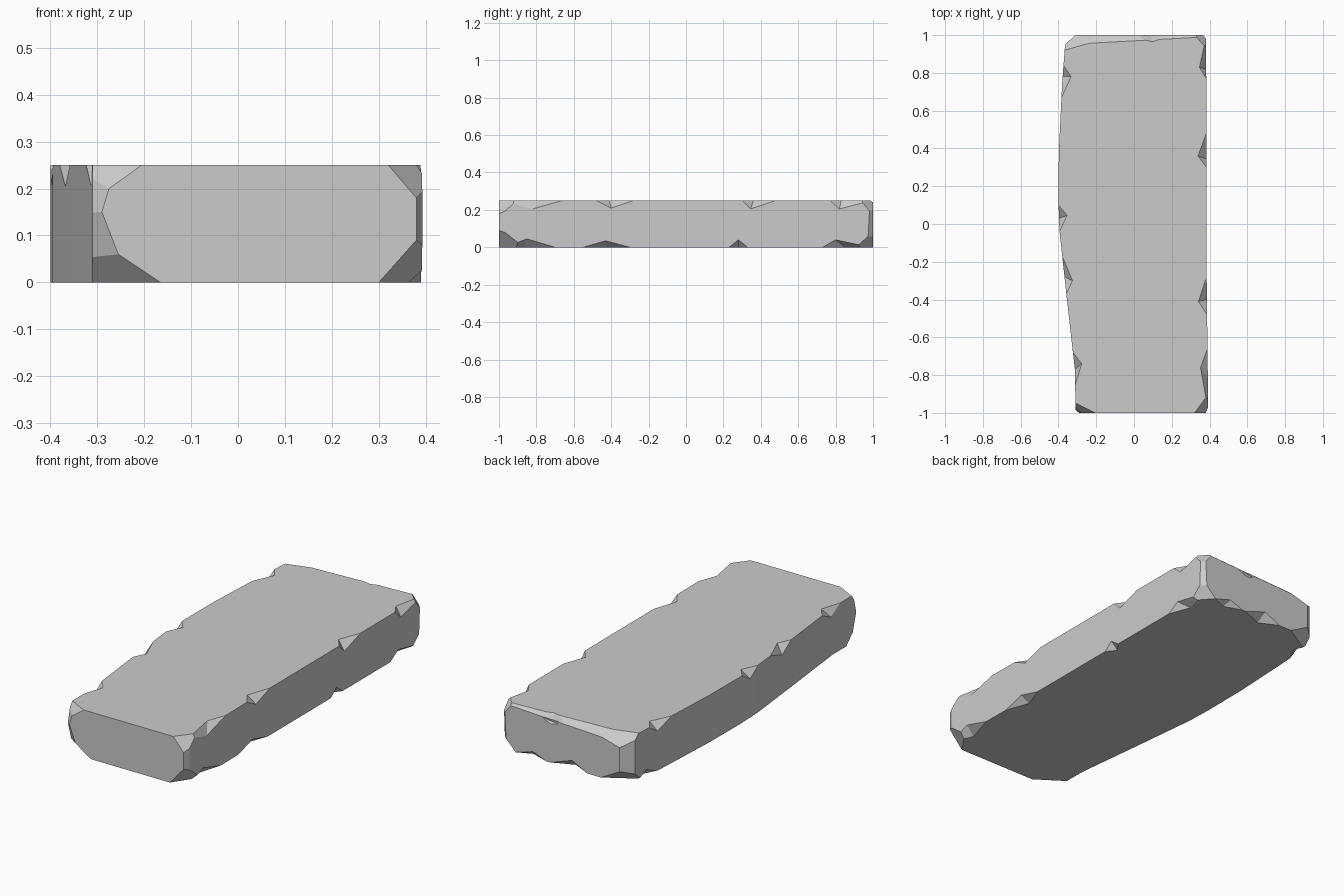
import bpy, bmesh
from mathutils import Vector, geometry

if "Cube" in bpy.data.objects:
    bpy.data.objects.remove(bpy.data.objects["Cube"])

H = 0.25
LEFT = [(-1, -.31), (-.78, -.312), (-.4, -.355), (-.03, -.395), (.12, -.40),
        (.38, -.398), (.75, -.38), (.95, -.365), (1, -.365)]
RIGHT = [(-1, .393), (-.3, .385), (1, .382)]


def edge_x(side, y):
    for (y0, x0), (y1, x1) in zip(side, side[1:]):
        if y <= y1:
            return x0 + (x1 - x0) * (y - y0) / (y1 - y0)
    return side[-1][1]


# slab body extruded from its outline
bm = bmesh.new()
outline = [(x, y) for y, x in RIGHT] + [(x, y) for y, x in reversed(LEFT)]
base = bm.faces.new([bm.verts.new((x, y, 0)) for x, y in outline])
ext = bmesh.ops.extrude_face_region(bm, geom=[base])
bmesh.ops.translate(bm, vec=(0, 0, H),
                    verts=[v for v in ext["geom"] if isinstance(v, bmesh.types.BMVert)])
bmesh.ops.recalc_face_normals(bm, faces=bm.faces)


def slice_off(p, q, r):
    """Cut off the material outside the plane through three points."""
    p, q, r = Vector(p), Vector(q), Vector(r)
    n = (q - p).cross(r - p).normalized()
    if n.dot(p - Vector((0, 0, H / 2))) < 0:
        n = -n
    bmesh.ops.bisect_plane(bm, geom=bm.verts[:] + bm.edges[:] + bm.faces[:],
                           plane_co=p, plane_no=n, clear_outer=True)
    rim = [e for e in bm.edges if e.is_boundary]
    if rim:
        bmesh.ops.holes_fill(bm, edges=rim, sides=0)


# broken corners
for cut in [
    ((-.165, -1, 0), (-.255, -1, .06), (-.312, -.90, 0)),      # front left
    ((-.255, -1, .06), (-.29, -1, .15), (-.31, -.97, .1)),
    ((-.29, -1, .15), (-.275, -1, .20), (-.31, -.975, .19)),
    ((-.205, -1, H), (-.275, -1, .20), (-.305, -.95, H)),
    ((.30, -1, 0), (.38, -1, .09), (.392, -.93, .05)),         # front right
    ((.38, -1, .09), (.38, -1, .18), (.392, -.97, .13)),
    ((.32, -1, H), (.38, -1, .18), (.392, -.95, .21)),
    ((-.365, .95, 0), (-.365, .95, H), (-.31, 1, .12)),        # back left
    ((-.2, 1, 0), (-.31, 1, .06), (-.368, .9, 0)),
    ((-.28, .945, H), (-.30, 1, .19), (-.368, .92, H)),
    ((.383, .975, .1), (.383, .98, .2), (.36, 1, .12)),        # back right
    ((.30, 1, 0), (.36, 1, .06), (.383, .93, .02)),
    ((.32, 1, H), (.36, 1, .20), (.383, .95, .23)),
    ((-.27, .955, H), (.37, .99, H), (0, 1, .225)),            # back top edge
]:
    slice_off(*cut)

mesh = bpy.data.meshes.new("stone_slab")
bmesh.ops.recalc_face_normals(bm, faces=bm.faces)
bm.to_mesh(mesh)
bm.free()
slab = bpy.data.objects.new("stone_slab", mesh)
bpy.context.collection.objects.link(slab)
bpy.context.view_layer.objects.active = slab
slab.select_set(True)


def chip(a, b, c, d):
    """Wedge notch: a, b lie on the edge, c and d on the two faces beside it."""
    pts = [Vector(p) for p in (a, b, c, d)]
    mid = (pts[2] + pts[3]) / 2
    cb = bmesh.new()
    for p in pts:
        cb.verts.new(mid + (p - mid) * 1.4)
    bmesh.ops.convex_hull(cb, input=cb.verts[:])
    bmesh.ops.recalc_face_normals(cb, faces=cb.faces)
    cm = bpy.data.meshes.new("chip_cutter")
    cb.to_mesh(cm)
    cb.free()
    cutter = bpy.data.objects.new("chip_cutter", cm)
    cutter.hide_render = True
    bpy.context.collection.objects.link(cutter)
    mod = slab.modifiers.new("chip", "BOOLEAN")
    mod.operation, mod.solver, mod.object = "DIFFERENCE", "EXACT", cutter
    bpy.ops.object.modifier_apply(modifier=mod.name)
    bpy.data.objects.remove(cutter)


def side_chip(side, z, y0, y1, yc, depth, yd, drop):
    inward = 1 if side is LEFT else -1
    zd = z - drop if z else drop
    chip((edge_x(side, y0), y0, z), (edge_x(side, y1), y1, z),
         (edge_x(side, yc) + inward * depth, yc, z), (edge_x(side, yd), yd, zd))


# chips along the long edges
for args in [
    (RIGHT, H, .30, .48, .36, .045, .345, .045),
    (RIGHT, H, .77, .99, .83, .036, .82, .045),
    (RIGHT, H, -.48, -.28, -.41, .045, -.40, .04),
    (RIGHT, H, -.99, -.66, -.76, .038, -.82, .045),
    (RIGHT, 0, -.55, -.30, -.42, .045, -.43, .035),
    (RIGHT, 0, .23, .33, .28, .04, .28, .04),
    (RIGHT, 0, .73, .99, .85, .045, .80, .04),
    (RIGHT, 0, -.97, -.70, -.86, .05, -.85, .045),
    (LEFT, H, -.04, .10, .045, .043, .03, .045),
    (LEFT, H, -.37, -.17, -.30, .04, -.28, .045),
    (LEFT, H, .67, .84, .78, .045, .78, .04),
    (LEFT, H, -.85, -.68, -.74, .04, -.77, .045),
    (LEFT, 0, .78, .93, .86, .035, .86, .035),
]:
    side_chip(*args)

# chips along the back edges
chip((.0, .985, H), (.17, .99, H), (.1, .965, H), (.09, 1, .205))
chip((-.12, 1, 0), (.10, 1, 0), (-.02, .95, 0), (-.03, 1, .045))
chip((.12, 1, 0), (.30, 1, 0), (.22, .965, 0), (.2, 1, .03))
